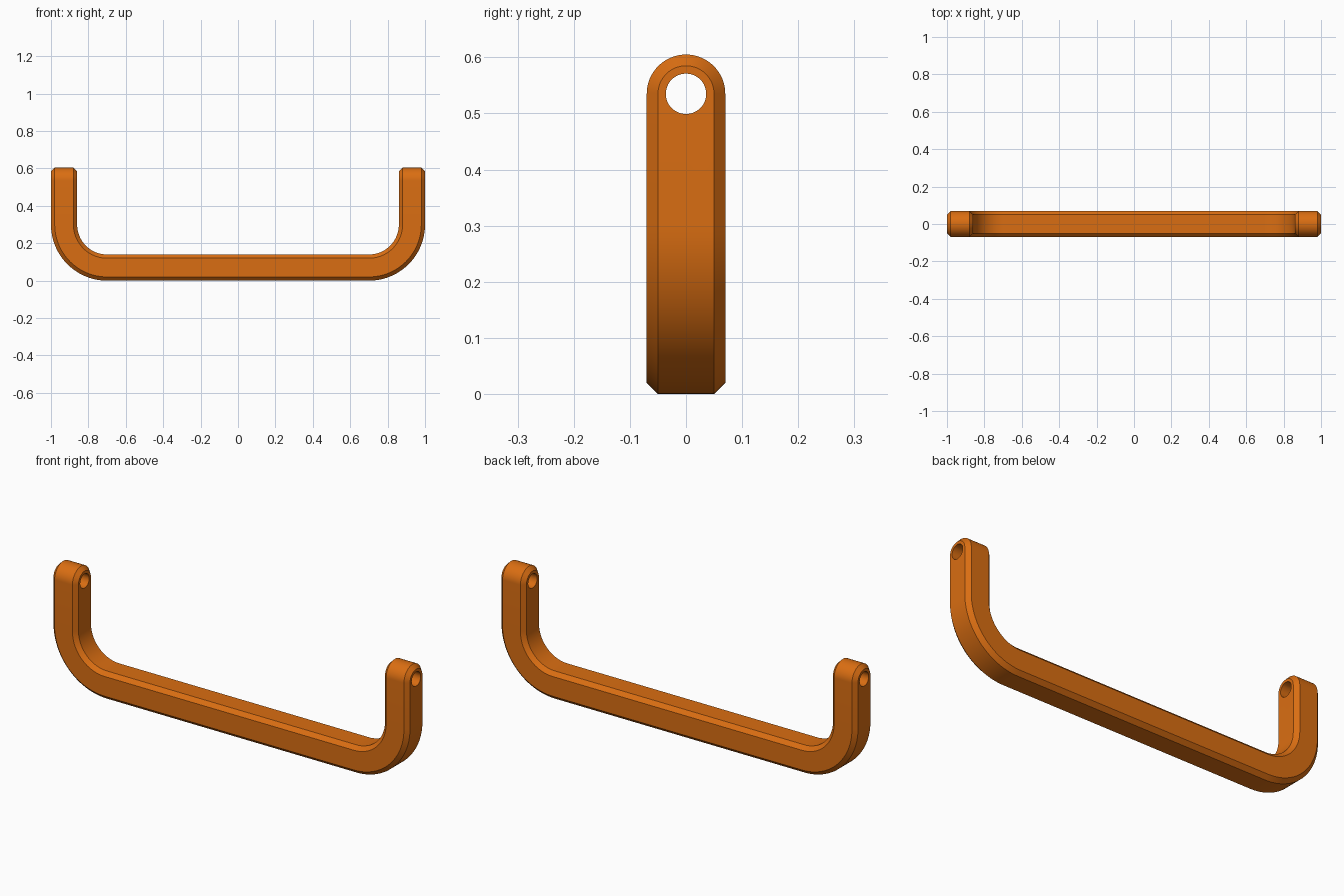
import bpy, bmesh, math

if "Cube" in bpy.data.objects:
    bpy.data.objects.remove(bpy.data.objects["Cube"])

HALF, CH = 0.07, 0.02            # half thickness and chamfer of the bar
BEND, EYE_Z = 0.30, 0.535        # outer bend radius, height of the eye centre
EYE_R = 0.036
FLAT = HALF - CH

# Chamfered square section: (offset towards the outside, y)
section = [(HALF, -FLAT), (HALF, FLAT), (FLAT, HALF), (-FLAT, HALF),
           (-HALF, FLAT), (-HALF, -FLAT), (-FLAT, -HALF), (FLAT, -HALF)]


def right_half():
    """Section rings from the rounded right tip down around the bend."""
    rings = []
    # Rounded tip: the section spun about the eye axis
    for i in range(16, 0, -1):
        t = math.pi / 2 * i / 16
        rings.append([(1 - HALF + o, y * math.cos(t), EYE_Z + abs(y) * math.sin(t))
                      for o, y in section])
    rings.append([(1 - HALF + o, y, EYE_Z) for o, y in section])
    # Quarter bend
    for i in range(25):
        a = math.pi / 2 * i / 24
        rings.append([(1 - BEND + (BEND - HALF + o) * math.cos(a), y,
                       BEND - (BEND - HALF + o) * math.sin(a)) for o, y in section])
    return rings


right = right_half()
left = [[(-x, y, z) for x, y, z in ring] for ring in reversed(right)]

# Handle body
bm = bmesh.new()
rings = [[bm.verts.new(p) for p in ring] for ring in right + left]
for a, b in zip(rings, rings[1:]):
    for i in range(8):
        j = (i + 1) % 8
        bm.faces.new((a[i], a[j], b[j], b[i]))
bmesh.ops.remove_doubles(bm, verts=bm.verts[:], dist=1e-5)
bmesh.ops.recalc_face_normals(bm, faces=bm.faces[:])
mesh = bpy.data.meshes.new("handle")
bm.to_mesh(mesh)
bm.free()
handle = bpy.data.objects.new("handle", mesh)
bpy.context.collection.objects.link(handle)

orange = bpy.data.materials.new("orange")
orange.diffuse_color = (0.70, 0.155, 0.006, 1)
orange.use_nodes = True
orange.node_tree.nodes["Principled BSDF"].inputs["Base Color"].default_value = orange.diffuse_color
mesh.materials.append(orange)

# Eye holes through both legs
bpy.ops.mesh.primitive_cylinder_add(vertices=48, radius=EYE_R, depth=2.4,
                                    location=(0, 0, EYE_Z),
                                    rotation=(0, math.pi / 2, 0))
cutter = bpy.context.object
cutter.name = "eye_cutter"
cutter.data.materials.append(orange)
cutter.hide_render = True

bpy.ops.object.select_all(action='DESELECT')
handle.select_set(True)
bpy.context.view_layer.objects.active = handle
cut = handle.modifiers.new("eyes", 'BOOLEAN')
cut.operation = 'DIFFERENCE'
cut.solver = 'EXACT'
cut.object = cutter
bpy.ops.object.modifier_apply(modifier=cut.name)
bpy.data.objects.remove(cutter)
bpy.ops.object.shade_smooth_by_angle(angle=math.radians(30))
